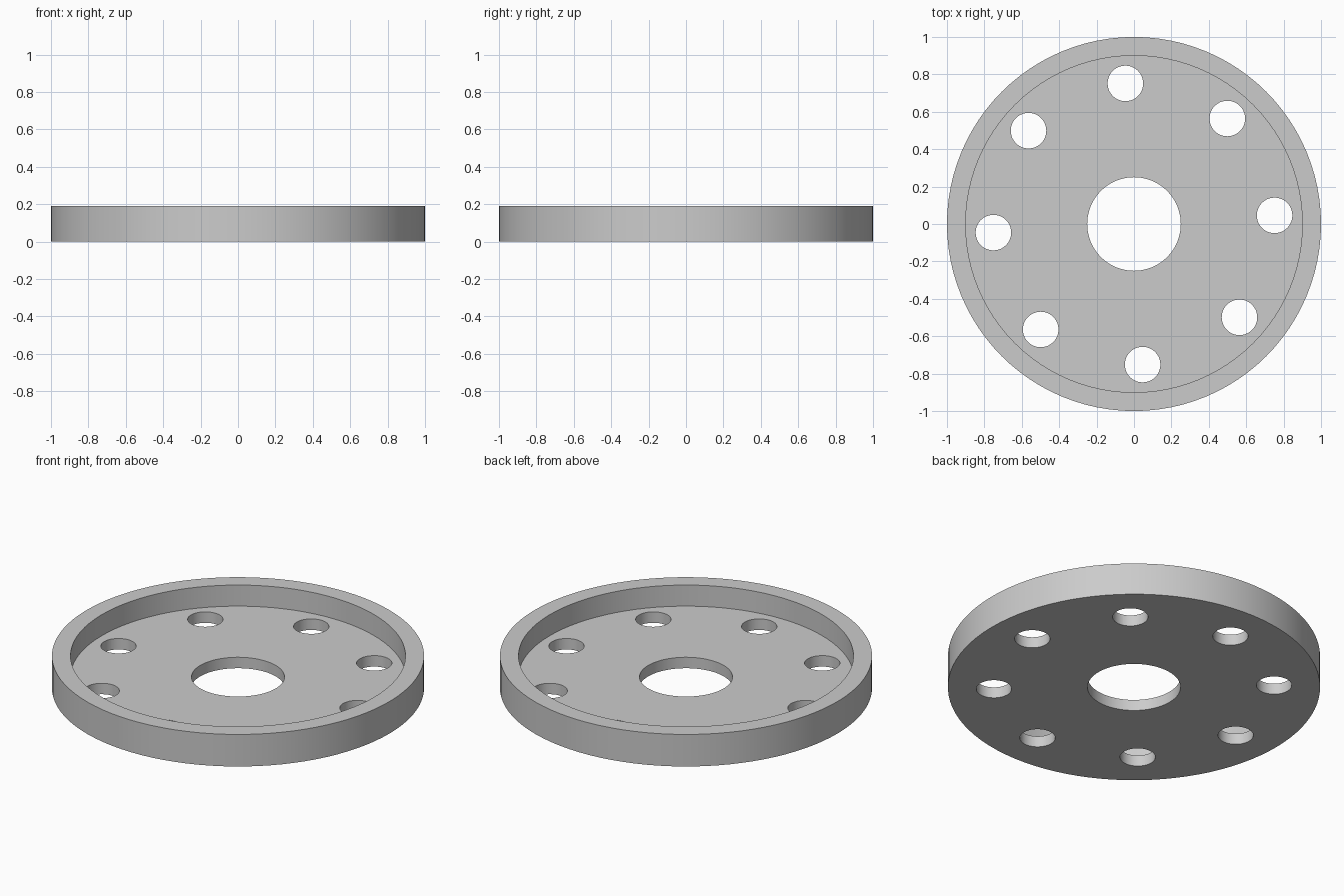
import bpy, bmesh, math
from mathutils import Matrix, Vector

cube = bpy.data.objects.get("Cube")
if cube:
    bpy.data.objects.remove(cube, do_unlink=True)

HEIGHT, FLOOR = 0.19, 0.065
OUTER, INNER, BORE = 1.0, 0.9, 0.25
HOLE_RADIUS, HOLE_CIRCLE = 0.095, 0.753
HOLES, FIRST_ANGLE = 8, math.radians(3.5)

grey = bpy.data.materials.new("plain grey")
grey.use_nodes = True
colour = (0.6, 0.6, 0.6, 1)
grey.diffuse_color = colour
grey.node_tree.nodes["Principled BSDF"].inputs["Base Color"].default_value = colour


def add_object(name, bm):
    bmesh.ops.recalc_face_normals(bm, faces=bm.faces)
    mesh = bpy.data.meshes.new(name)
    bm.to_mesh(mesh)
    bm.free()
    mesh.materials.append(grey)
    obj = bpy.data.objects.new(name, mesh)
    bpy.context.collection.objects.link(obj)
    return obj


# Dish: stepped section turned around the centre
section = [(BORE, 0), (OUTER, 0), (OUTER, HEIGHT),
           (INNER, HEIGHT), (INNER, FLOOR), (BORE, FLOOR)]
bm = bmesh.new()
points = [bm.verts.new((r, 0, z)) for r, z in section]
edges = [bm.edges.new((a, b)) for a, b in zip(points, points[1:] + points[:1])]
bmesh.ops.spin(bm, geom=points + edges, cent=(0, 0, 0), axis=(0, 0, 1),
               angle=math.tau, steps=96, use_merge=True)
bmesh.ops.remove_doubles(bm, verts=bm.verts, dist=0.0001)
dish = add_object("flanged_disc", bm)

# Ring of through holes
bm = bmesh.new()
for i in range(HOLES):
    angle = FIRST_ANGLE + i * math.tau / HOLES
    spot = Vector((math.cos(angle), math.sin(angle), 0)) * HOLE_CIRCLE
    bmesh.ops.create_cone(bm, cap_ends=True, segments=48, radius1=HOLE_RADIUS,
                          radius2=HOLE_RADIUS, depth=0.5,
                          matrix=Matrix.Translation(spot))
cutter = add_object("hole_cutter", bm)
cutter.hide_render = True

cut = dish.modifiers.new("bolt holes", "BOOLEAN")
cut.operation = "DIFFERENCE"
cut.solver = "EXACT"
cut.object = cutter

# Apply the cut, then smooth the round walls
bpy.ops.object.select_all(action="DESELECT")
dish.select_set(True)
bpy.context.view_layer.objects.active = dish
bpy.ops.object.modifier_apply(modifier=cut.name)
bpy.data.objects.remove(cutter, do_unlink=True)
bpy.ops.object.shade_smooth_by_angle(angle=math.radians(30))
